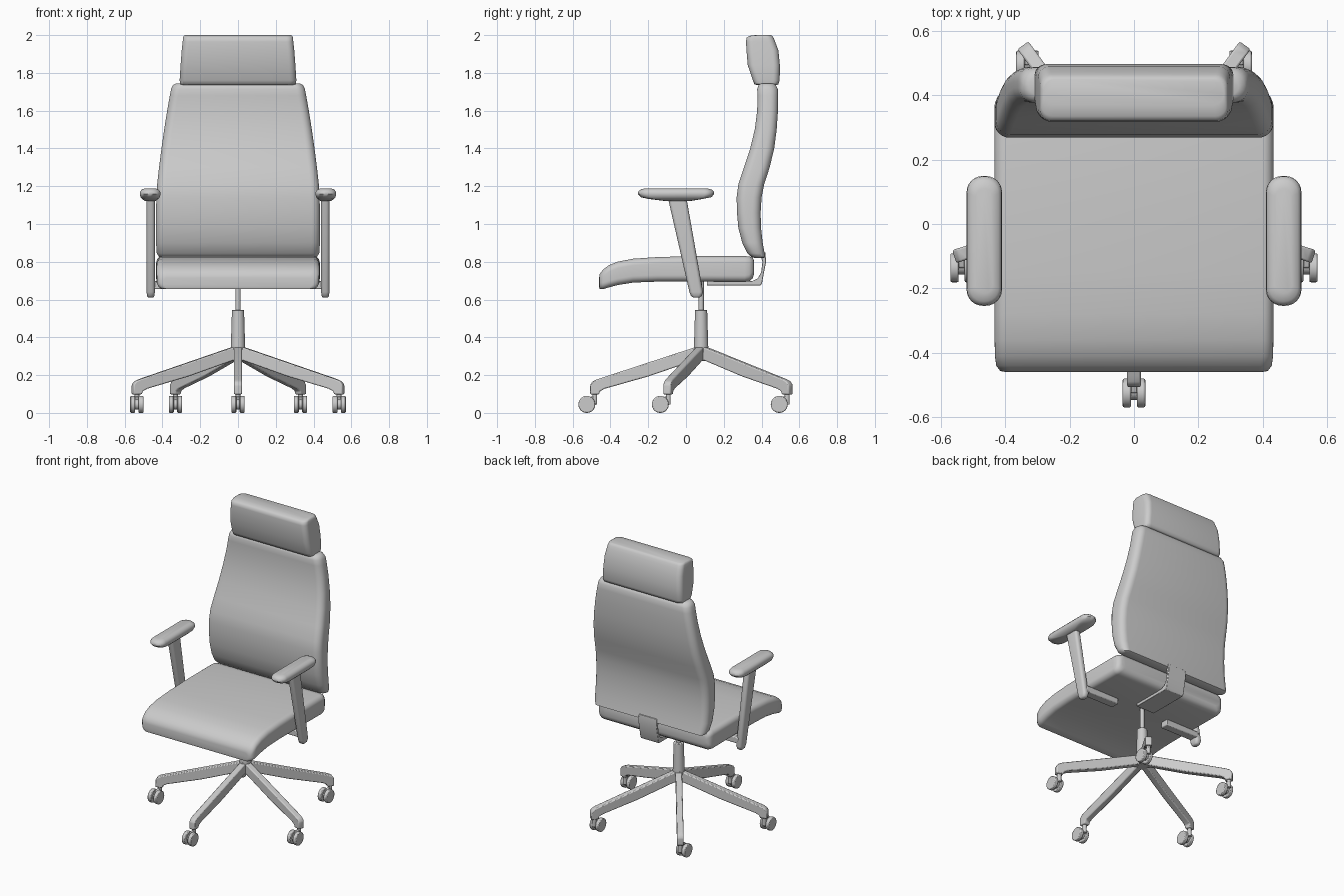
import bpy, bmesh, math
from mathutils import Matrix, Vector

HUB_Y = 0.08


def finish(bm, name, angle=40, bevel=0):
    bmesh.ops.recalc_face_normals(bm, faces=bm.faces)
    me = bpy.data.meshes.new(name)
    bm.to_mesh(me)
    bm.free()
    ob = bpy.data.objects.new(name, me)
    bpy.context.collection.objects.link(ob)
    bpy.ops.object.select_all(action='DESELECT')
    ob.select_set(True)
    bpy.context.view_layer.objects.active = ob
    bpy.ops.object.shade_smooth_by_angle(angle=math.radians(angle))
    if bevel:
        m = ob.modifiers.new("Bevel", 'BEVEL')
        m.width, m.segments = bevel, 2
        m.limit_method = 'ANGLE'
    return ob


def loft(name, axis, stations, radius, cx=0, n=6):
    """Skin rounded-rectangle sections (t, low, high, half_width) along y or z."""
    bm = bmesh.new()
    rings = []
    for t, lo, hi, hw in stations:
        hd, mid = (hi - lo) / 2, (hi + lo) / 2
        r = min(radius, hd * 0.95, hw * 0.95)
        ring = []
        for q, (sx, sy) in enumerate([(1, 1), (-1, 1), (-1, -1), (1, -1)]):
            for k in range(n + 1):
                a = math.pi / 2 * (q + k / n)
                u = cx + sx * (hw - r) + r * math.cos(a)
                v = mid + sy * (hd - r) + r * math.sin(a)
                ring.append(bm.verts.new((u, v, t) if axis == 'z' else (u, t, v)))
        rings.append(ring)
    m = len(rings[0])
    for a, b in zip(rings, rings[1:]):
        for i in range(m):
            j = (i + 1) % m
            bm.faces.new((a[i], a[j], b[j], b[i]))
    bm.faces.new(rings[0])
    bm.faces.new(rings[-1])
    return finish(bm, name, 50)


def extrude(name, profile, hw, matrix=Matrix(), bevel=0.006):
    """Extrude a (y, z) profile across x by +-hw, then transform."""
    bm = bmesh.new()
    f = bm.faces.new([bm.verts.new((-hw, y, z)) for y, z in profile])
    g = bmesh.ops.extrude_face_region(bm, geom=[f])
    vs = [v for v in g['geom'] if isinstance(v, bmesh.types.BMVert)]
    bmesh.ops.translate(bm, verts=vs, vec=(2 * hw, 0, 0))
    bm.transform(matrix)
    return finish(bm, name, 40, bevel)


def cylinder(name, loc, r1, r2, depth, rot=Matrix(), bevel=0):
    bm = bmesh.new()
    bmesh.ops.create_cone(bm, cap_ends=True, segments=28, radius1=r1, radius2=r2,
                          depth=depth, matrix=Matrix.Translation(Vector(loc)) @ rot)
    return finish(bm, name, 40, bevel)


# Seat cushion with a dropped front edge
loft("seat", 'y', [
    (-0.46, 0.665, 0.715, 0.395), (-0.457, 0.657, 0.735, 0.415), (-0.44, 0.655, 0.758, 0.428),
    (-0.41, 0.664, 0.781, 0.432), (-0.36, 0.677, 0.801, 0.433), (-0.28, 0.69, 0.816, 0.433),
    (-0.15, 0.695, 0.825, 0.433), (0.05, 0.695, 0.83, 0.433), (0.31, 0.693, 0.83, 0.433),
    (0.335, 0.697, 0.828, 0.43), (0.353, 0.712, 0.822, 0.42), (0.36, 0.735, 0.805, 0.40)], 0.035)

# Backrest, curved in profile and narrowing upwards
loft("backrest", 'z', [
    (0.82, 0.365, 0.41, 0.40), (0.825, 0.347, 0.42, 0.418), (0.845, 0.325, 0.416, 0.43),
    (0.90, 0.298, 0.406, 0.434), (0.98, 0.277, 0.397, 0.434), (1.06, 0.27, 0.395, 0.434),
    (1.14, 0.268, 0.40, 0.432), (1.21, 0.277, 0.414, 0.428), (1.30, 0.307, 0.443, 0.418),
    (1.40, 0.34, 0.467, 0.405), (1.50, 0.364, 0.48, 0.391), (1.60, 0.377, 0.487, 0.375),
    (1.68, 0.378, 0.488, 0.361), (1.715, 0.377, 0.486, 0.354), (1.737, 0.385, 0.475, 0.343),
    (1.745, 0.40, 0.458, 0.325)], 0.045)

# Headrest
loft("headrest", 'z', [
    (1.735, 0.375, 0.48, 0.295), (1.74, 0.362, 0.489, 0.306), (1.76, 0.354, 0.496, 0.309),
    (1.84, 0.327, 0.497, 0.304), (1.92, 0.32, 0.489, 0.298), (1.965, 0.318, 0.472, 0.293),
    (1.985, 0.32, 0.464, 0.291), (1.996, 0.335, 0.456, 0.288), (2.0, 0.37, 0.45, 0.28)], 0.035)

# Armrests: pad, slanted post and bar under the seat
for s, side in ((1, "right"), (-1, "left")):
    loft(side + "_arm_pad", 'z', [
        (1.123, -0.12, 0.03, 0.03), (1.133, -0.20, 0.09, 0.043), (1.142, -0.24, 0.135, 0.051),
        (1.158, -0.254, 0.149, 0.055), (1.172, -0.252, 0.147, 0.053),
        (1.183, -0.24, 0.135, 0.044), (1.189, -0.215, 0.11, 0.026)], 0.05, s * 0.465)
    loft(side + "_arm_post", 'z', [
        (0.61, 0.04, 0.07, 0.012), (0.618, 0.027, 0.083, 0.019), (0.64, 0.018, 0.09, 0.022),
        (1.135, -0.095, 0.003, 0.022)], 0.018, s * 0.462)
    extrude(side + "_arm_bar", [(0.025, 0.655), (0.085, 0.655), (0.085, 0.697), (0.025, 0.697)],
            0.13, Matrix.Translation((s * 0.33, 0, 0)))

# Bracket joining seat and backrest
extrude("back_bracket", [
    (0.11, 0.675), (0.395, 0.674), (0.403, 0.69), (0.412, 0.74), (0.424, 0.80), (0.42, 0.85),
    (0.39, 0.85), (0.405, 0.80), (0.398, 0.745), (0.38, 0.712), (0.35, 0.697), (0.11, 0.697)],
    0.07, bevel=0.003)

# Gas column and hub
cylinder("gas_rod", (0, HUB_Y, 0.62), 0.014, 0.014, 0.16)
cylinder("column_sleeve", (0, HUB_Y, 0.445), 0.038, 0.032, 0.20, bevel=0.004)
cylinder("base_hub", (0, HUB_Y, 0.315), 0.034, 0.038, 0.08)

# Five-star base with twin-wheel casters, all trailing forwards
leg = [(0, 0.355), (0.04, 0.345), (0.55, 0.178), (0.575, 0.166), (0.587, 0.148), (0.587, 0.098),
       (0.54, 0.098), (0.535, 0.115), (0.51, 0.128), (0.28, 0.193), (0.04, 0.275), (0, 0.28)]
side_on = Matrix.Rotation(math.pi / 2, 4, 'Y')
for i in range(5):
    a = math.radians(-90 + 72 * i)
    turn = Matrix.Translation((0, HUB_Y, 0)) @ Matrix.Rotation(a - math.pi / 2, 4, 'Z')
    extrude(f"base_leg_{i}", leg, 0.021, turn)
    x, y = 0.563 * math.cos(a), HUB_Y + 0.563 * math.sin(a)
    cylinder(f"caster_stem_{i}", (x, y, 0.08), 0.013, 0.013, 0.07)
    cylinder(f"caster_axle_{i}", (x, y - 0.035, 0.045), 0.028, 0.028, 0.04, side_on)
    extrude(f"caster_fork_{i}", [(0.012, 0.095), (-0.04, 0.08), (-0.05, 0.045), (0.008, 0.045)],
            0.009, Matrix.Translation((x, y, 0)), 0.002)
    for s in (-1, 1):
        cylinder(f"caster_wheel_{i}_{s}", (x + s * 0.022, y - 0.042, 0.045),
                 0.045, 0.045, 0.026, side_on, 0.005)
